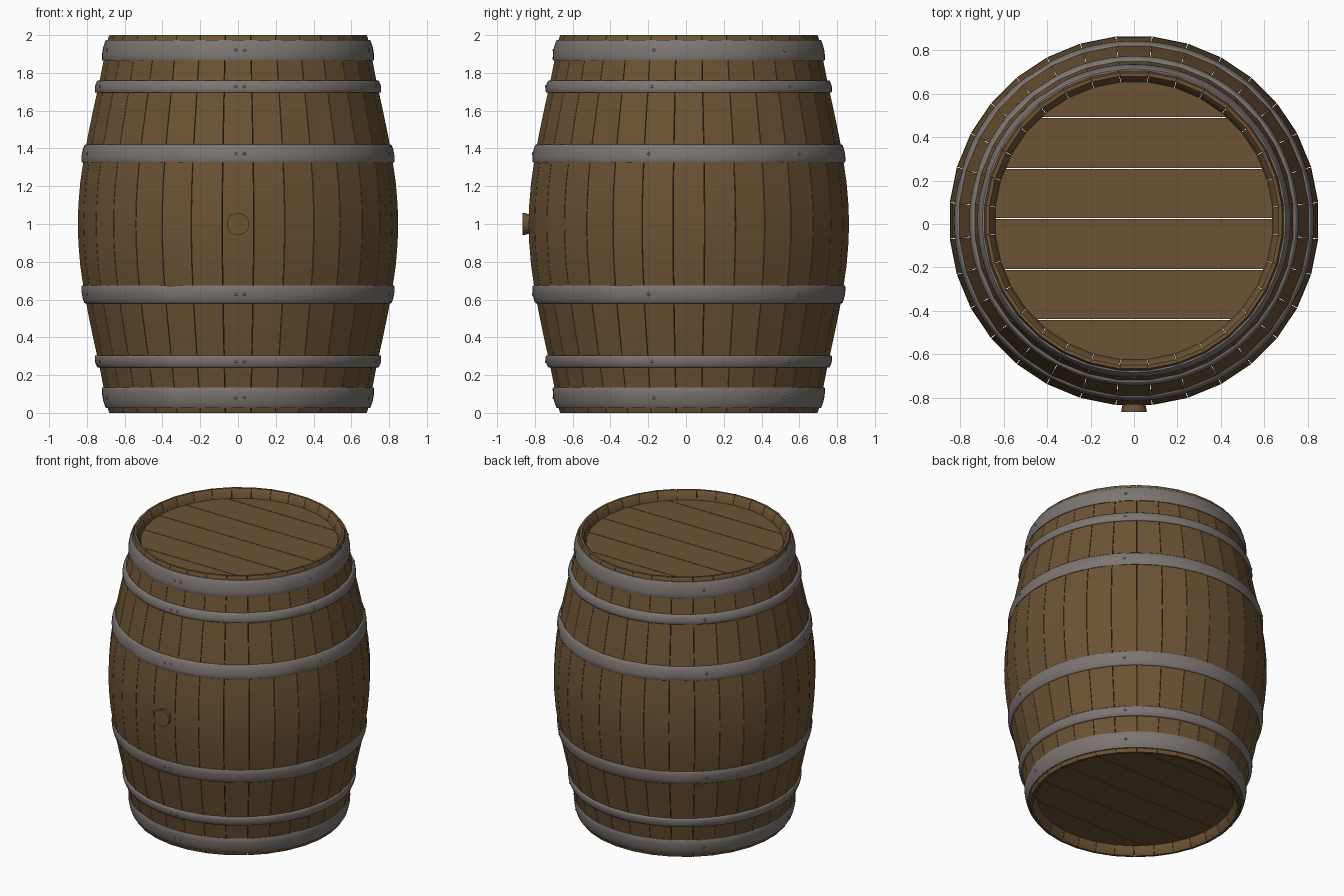
import bpy, bmesh, math
from mathutils import Matrix, Vector

if "Cube" in bpy.data.objects:
    bpy.data.objects.remove(bpy.data.objects["Cube"])

CY = 0.015  # barrel axis in y (the bung sticks out at the front)
STAVES = 32


def material(name, rgb):
    m = bpy.data.materials.new(name)
    m.diffuse_color = (*rgb, 1)
    m.use_nodes = True
    m.node_tree.nodes["Principled BSDF"].inputs["Base Color"].default_value = m.diffuse_color
    return m


wood = material("brown wood", (0.150, 0.086, 0.035))
iron = material("grey iron", (0.205, 0.180, 0.165))


def finish(name, bm, mat, angle=30):
    bmesh.ops.recalc_face_normals(bm, faces=bm.faces)
    me = bpy.data.meshes.new(name)
    bm.to_mesh(me)
    bm.free()
    me.materials.append(mat)
    ob = bpy.data.objects.new(name, me)
    ob.location.y = CY
    bpy.context.collection.objects.link(ob)
    bpy.context.view_layer.objects.active = ob
    ob.select_set(True)
    bpy.ops.object.shade_smooth_by_angle(angle=math.radians(angle))
    ob.select_set(False)
    return ob


def sweep(bm, profile, angles, closed, bend=lambda r, z, a: (r, z)):
    """Turn a closed (r, z) profile through the given angles."""
    rings = []
    for a in angles:
        ring = []
        for r, z in profile:
            r2, z2 = bend(r, z, a)
            ring.append(bm.verts.new((r2 * math.cos(a), r2 * math.sin(a), z2)))
        rings.append(ring)
    n = len(profile)
    pairs = list(zip(rings, rings[1:]))
    if closed:
        pairs.append((rings[-1], rings[0]))
    for p, q in pairs:
        for i in range(n):
            j = (i + 1) % n
            bm.faces.new((p[i], p[j], q[j], q[i]))
    if not closed:
        bm.faces.new(rings[0])
        bm.faces.new(rings[-1])


# Staves: one bowed profile with a chamfered chime at both ends
upper = [(0.852, 1.0), (0.849, 1.1), (0.839, 1.22), (0.820, 1.35), (0.800, 1.46),
         (0.771, 1.6), (0.738, 1.75), (0.708, 1.9), (0.690, 1.985), (0.684, 2.0),
         (0.668, 2.0), (0.655, 1.985), (0.638, 1.93), (0.638, 1.88), (0.72, 1.6), (0.79, 1.2)]
profile = upper + [(r, 2 - z) for r, z in reversed(upper[1:])]
step = math.tau / STAVES
bm = bmesh.new()
for i in range(STAVES):
    a = i * step
    h = step / 2 - 0.0018
    sweep(bm, profile, (a - h, a + h), False)
finish("staves", bm, wood)


# Heads: six planks cut to a circle
def head(name, z0, z1, radius=0.642):
    bm = bmesh.new()
    cuts = [-radius, -0.455, -0.225, 0.01, 0.24, 0.475, radius]
    for lo, hi in zip(cuts, cuts[1:]):
        lo, hi = lo + 0.002, hi - 0.002
        ys = [lo + (hi - lo) * k / 10 for k in range(11)]
        half = [math.sqrt(radius ** 2 - y * y) for y in ys]
        outline = [(x, y) for x, y in zip(half, ys)] + [(-x, y) for x, y in reversed(list(zip(half, ys)))]
        face = bm.faces.new([bm.verts.new((x, y, z0)) for x, y in outline])
        out = bmesh.ops.extrude_face_region(bm, geom=[face])
        bmesh.ops.translate(bm, vec=(0, 0, z1 - z0),
                            verts=[v for v in out["geom"] if isinstance(v, bmesh.types.BMVert)])
    finish(name, bm, wood)


head("top_head", 1.90, 1.94)
head("bottom_head", 0.06, 0.10)


# Hoops: slightly rounded bands with hammered dents
DENTS = [(-115, 1.0), (-25, 0.8), (40, 0.6), (122, 0.8), (165, 0.7)]


def hoop(name, z0, z1, r0, r1, dent):
    mid, half = (z0 + z1) / 2, (z1 - z0) / 2
    wide_low = r0 > r1

    def bend(r, z, a):
        d = 0
        for deg, s in DENTS:
            off = (a - math.radians(deg) + math.pi) % math.tau - math.pi
            d += s * math.exp(-(off / 0.07) ** 2)
        edge = (z - mid) / half * (-1 if wide_low else 1)  # dents pull in the wide edge
        return r - dent * d * max(0, 0.4 + 0.6 * edge), z

    def at(t, out):
        return (r0 + (r1 - r0) * t + out, z0 + (z1 - z0) * t)

    band = [at(0, -0.035), at(0, -0.004), at(0.06, 0.0), at(0.3, 0.004), at(0.5, 0.005),
            at(0.7, 0.004), at(0.94, 0.0), at(1, -0.004), at(1, -0.035)]
    bm = bmesh.new()
    sweep(bm, band, [math.tau * k / 128 for k in range(128)], True, bend)
    finish(name, bm, iron, 50)
    # Rivets: a pair at the front lap and single ones around
    bm = bmesh.new()
    r = (r0 + r1) / 2 + 0.005
    lap = [-math.pi / 2 + x / r for x in (-0.012, 0.034)]
    for a in lap + [math.radians(d) for d in (-15, 45, 135, 195)]:
        place = Matrix.Translation((r * math.cos(a), r * math.sin(a), mid)) @ Matrix.Rotation(a, 4, "Z")
        bmesh.ops.create_uvsphere(bm, u_segments=8, v_segments=6, radius=0.008,
                                  matrix=place @ Matrix.Diagonal((0.6, 1, 1, 1)))
    finish(name + "_rivets", bm, iron, 60)


for name, z0, z1, r0, r1, dent in [("chime_hoop", 1.865, 1.975, 0.722, 0.702, 0.008),
                                   ("quarter_hoop", 1.695, 1.76, 0.758, 0.746, 0.006),
                                   ("bilge_hoop", 1.325, 1.42, 0.829, 0.814, 0.010)]:
    hoop("upper_" + name, z0, z1, r0, r1, dent)
    hoop("lower_" + name, 2 - z1, 2 - z0, r1, r0, dent)

# Bung: flared plug at the front
bm = bmesh.new()
bmesh.ops.create_cone(bm, cap_ends=True, segments=24, radius1=0.045, radius2=0.059, depth=0.08,
                      matrix=Matrix.Translation((0, -0.84, 1)) @ Matrix.Rotation(math.pi / 2, 4, "X"))
finish("bung", bm, wood)
